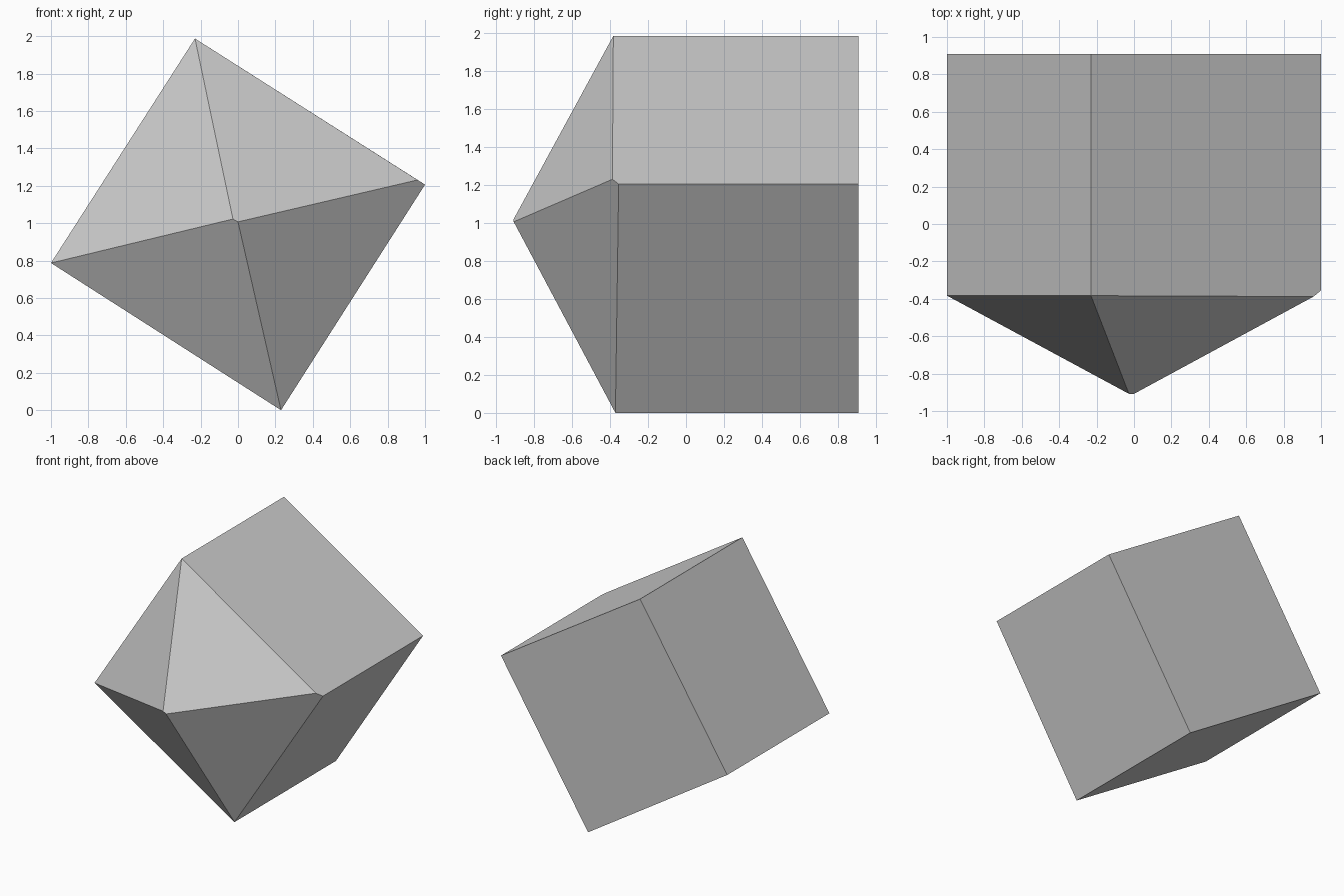
import bpy, bmesh

if "Cube" in bpy.data.objects:
    bpy.data.objects.remove(bpy.data.objects["Cube"])

# Tilted square cross-section (x, z): top, right, bottom, left
section = [(-0.23, 1.987), (1.0, 1.206), (0.23, 0.0), (-1.0, 0.787)]
front_y = [-0.383, -0.355, -0.372, -0.383]
BACK_Y = 0.908

bm = bmesh.new()
back = [bm.verts.new((x, BACK_Y, z)) for x, z in section]
front = [bm.verts.new((x, y, z)) for (x, z), y in zip(section, front_y)]
top, right, bottom, left = front

# Slightly uneven pointed tip and the tiny clipped corner beside the right edge
tip_a = bm.verts.new((-0.027, -0.908, 1.022))
tip_b = bm.verts.new((0.0, -0.908, 1.007))
nick = bm.verts.new((0.96, -0.388, 1.231))

# Flat back and long sides
bm.faces.new(back)
for i in range(4):
    j = (i + 1) % 4
    extra = [nick] if i == 0 else []
    bm.faces.new([back[i], back[j], front[j]] + extra + [front[i]])

# Four sloped faces of the point
bm.faces.new((top, left, tip_a))
bm.faces.new((top, tip_a, tip_b, nick))
bm.faces.new((left, bottom, tip_b, tip_a))
bm.faces.new((bottom, right, nick, tip_b))
bmesh.ops.recalc_face_normals(bm, faces=bm.faces[:])

mesh = bpy.data.meshes.new("pointed_block")
bm.to_mesh(mesh)
bm.free()
bpy.context.collection.objects.link(bpy.data.objects.new("pointed_block", mesh))
